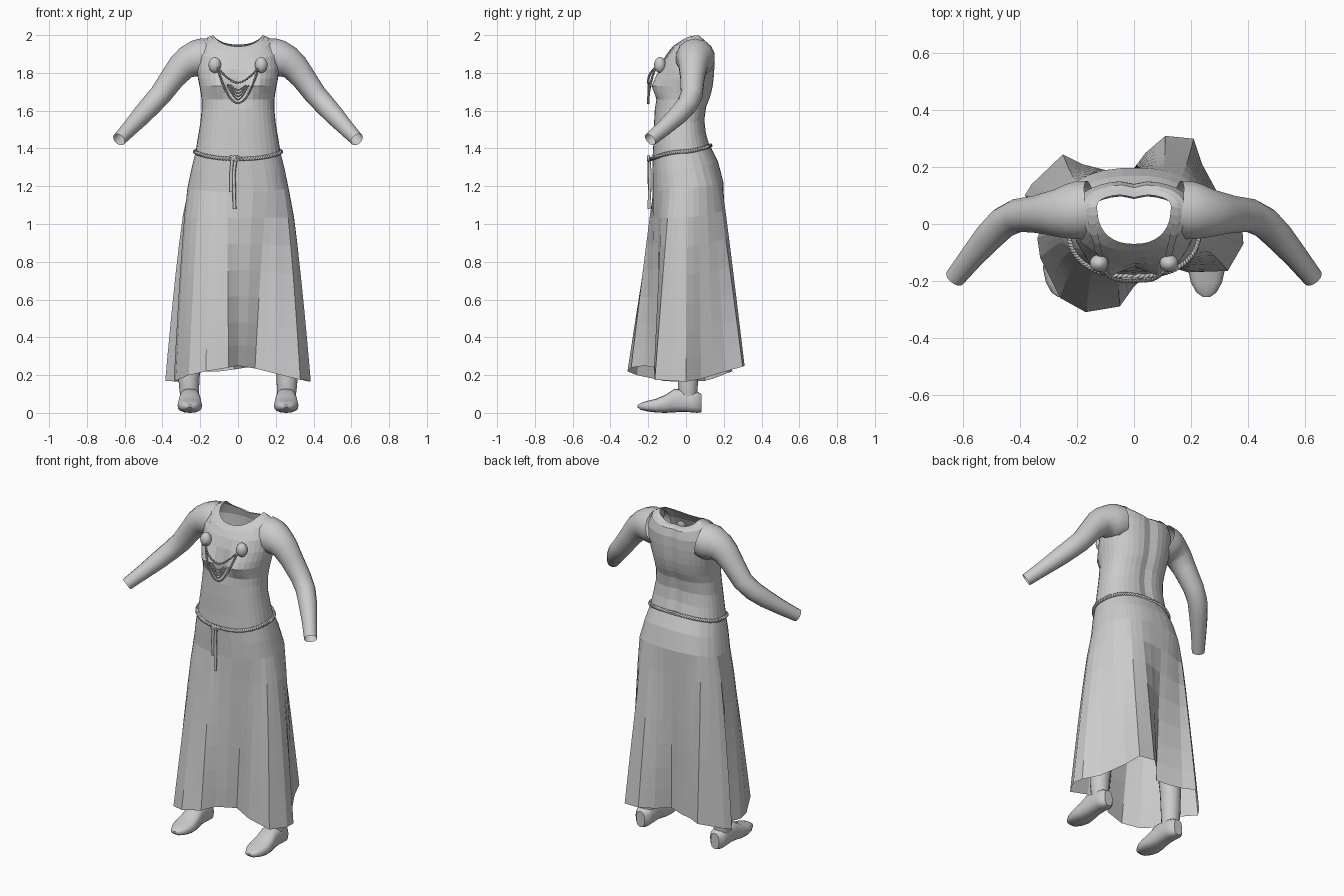
import bpy, bmesh, math
from mathutils import Vector

if "Cube" in bpy.data.objects:
    bpy.data.objects.remove(bpy.data.objects["Cube"])

TAU = math.tau


def spow(v, e):
    return math.copysign(abs(v) ** e, v)


def loft(name, rings, caps=False, smooth=False, mirror=False, closed=True):
    """Skin a list of equal-length point rings."""
    bm = bmesh.new()
    rows = [[bm.verts.new(p) for p in r] for r in rings]
    n = len(rows[0])
    for a, b in zip(rows, rows[1:]):
        for i in range(n if closed else n - 1):
            j = (i + 1) % n
            bm.faces.new((a[i], a[j], b[j], b[i]))
    if caps:
        bm.faces.new(rows[0])
        bm.faces.new(rows[-1])
    bmesh.ops.recalc_face_normals(bm, faces=bm.faces)
    return finish(name, bm, smooth, mirror)


def finish(name, bm, smooth=False, mirror=False):
    me = bpy.data.meshes.new(name)
    bm.to_mesh(me)
    bm.free()
    ob = bpy.data.objects.new(name, me)
    bpy.context.collection.objects.link(ob)
    if smooth:
        bpy.ops.object.select_all(action='DESELECT')
        ob.select_set(True)
        bpy.context.view_layer.objects.active = ob
        bpy.ops.object.shade_smooth_by_angle(angle=math.radians(40))
    if mirror:
        ob.modifiers.new("mirror", 'MIRROR').use_mirror_merge = False
    return ob


def body_point(ring, a):
    """Point on a body section: half width, y front/middle/back, z front/side/back."""
    hw, yf, ym, yb, zf, zs, zb = ring
    c, s = math.cos(a), math.sin(a)
    z = zs + ((zb if s > 0 else zf) - zs) * abs(s) ** 1.5
    return Vector((hw * spow(c, .85), ym + ((yb if s > 0 else yf) - ym) * abs(s) ** .85, z))


def tube(name, path, radii, sides=14, **kw):
    """Tube through points with a radius at each."""
    pts = [Vector(p) for p in path]
    rings = []
    for i, p in enumerate(pts):
        t = (pts[min(i + 1, len(pts) - 1)] - pts[max(i - 1, 0)]).normalized()
        ref = Vector((0, 1, 0)) if abs(t.y) < .8 else Vector((1, 0, 0))
        u = t.cross(ref).normalized()
        v = t.cross(u)
        rings.append([p + (u * math.cos(TAU * k / sides) + v * math.sin(TAU * k / sides)) * radii[i]
                      for k in range(sides)])
    return loft(name, rings, **kw)


def cord(name, pts, r, cyclic=False):
    cu = bpy.data.curves.new(name, 'CURVE')
    cu.dimensions, cu.bevel_depth, cu.bevel_resolution, cu.use_fill_caps = '3D', r, 1, True
    sp = cu.splines.new('POLY')
    sp.points.add(len(pts) - 1)
    for q, p in zip(sp.points, pts):
        q.co = (*p, 1)
    sp.use_cyclic_u = cyclic
    ob = bpy.data.objects.new(name, cu)
    bpy.context.collection.objects.link(ob)


# Bodice with bust
waist = (.225, -.178, -.02, .125, 1.34, 1.38, 1.42)
torso_rings = [
    waist, (.214, -.173, -.025, .108, 1.42, 1.45, 1.48), (.2, -.17, -.03, .1, 1.52, 1.53, 1.55),
    (.192, -.165, -.025, .11, 1.61, 1.61, 1.62), (.193, -.155, -.02, .13, 1.66, 1.66, 1.67),
    (.197, -.148, -.015, .138, 1.69, 1.69, 1.7), (.204, -.144, -.01, .146, 1.73, 1.73, 1.74),
    (.212, -.14, -.005, .15, 1.77, 1.77, 1.78), (.218, -.137, .01, .153, 1.82, 1.82, 1.83),
    (.215, -.118, .03, .152, 1.875, 1.905, 1.89), (.18, -.095, .05, .14, 1.91, 1.975, 1.935),
    (.155, -.082, .057, .125, 1.925, 1.99, 1.947), (.13, -.07, .062, .105, 1.94, 2.0, 1.95)]
rings = []
for r in torso_rings:
    row = []
    for k in range(36):
        p = body_point(r, TAU * k / 36)
        if p.y < 0 and math.sin(TAU * k / 36) < 0:
            dz = (p.z - 1.725) / (.075 if p.z > 1.725 else .047)
            p.y -= .05 * math.exp(-((abs(p.x) - .105) / .07) ** 2 - dz ** 2)
        elif p.y > 0:  # spine groove
            p.y -= .012 * math.exp(-(p.x / .03) ** 2)
        row.append(p)
    rings.append(row)
bodice = loft("bodice", rings)

# Sleeves
tube("sleeve",
     [(.15, .055, 1.885), (.19, .048, 1.877), (.225, .043, 1.872), (.265, .038, 1.857), (.3, .037, 1.83),
      (.345, .034, 1.775), (.41, .03, 1.685), (.46, .005, 1.63), (.51, -.045, 1.575), (.57, -.115, 1.51),
      (.63, -.19, 1.447)],
     [.1, .105, .099, .086, .076, .066, .059, .056, .052, .043, .036], smooth=True, mirror=True)

# Pleated skirt: hip sections blended into a folded hem outline
hem = [(.385, -.07, .17), (.38, 0, .165), (.31, .08, .18), (.24, .21, .22), (.21, .30, .245),
       (.11, .31, .25), (.04, .25, .24), (-.02, .17, .23), (-.1, .19, .22), (-.18, .21, .22),
       (-.25, .245, .22), (-.36, .14, .18), (-.385, .1, .17), (-.31, .03, .165), (-.34, -.05, .165),
       (-.33, -.12, .17), (-.26, -.26, .2), (-.17, -.31, .22), (-.05, -.29, .24), (0, -.22, .25),
       (.09, -.14, .235), (.19, -.17, .21), (.33, -.165, .175)]
hem = [Vector(p) for p in hem]
outline = []
for p, q in zip(hem, hem[1:] + hem[:1]):
    outline += [p, (p + q) / 2]
angles = [math.atan2(p.y, p.x) for p in outline]
hips = [waist, (.247, -.177, -.01, .17, 1.27, 1.29, 1.33), (.268, -.176, .01, .198, 1.17, 1.19, 1.22)]
rings = [[body_point(h, a) for a in angles] for h in hips]
top = rings[-1]
for t in (.15, .3, .45, .6, .75, .88, 1):
    rings.append([(a.x + (b.x - a.x) * t ** .72, a.y + (b.y - a.y) * t ** .95, a.z + (b.z - a.z) * t)
                  for a, b in zip(top, outline)])
loft("skirt", rings)

# Twisted rope belt, knot and hanging ends
for ph in (0, math.pi):
    pts = []
    for k in range(400):
        a = TAU * k / 400
        p = body_point((.228, -.183, -.02, .129, 1.345, 1.383, 1.415), a)
        w = a * 50 + ph
        n = Vector((math.cos(a), math.sin(a), 0))
        pts.append(p + n * .005 * math.cos(w) + Vector((0, 0, .005 * math.sin(w))))
    cord("belt_strand", pts, .0065, True)
cord("belt_end_short", [(-.03, -.196, 1.35), (-.036, -.196, 1.28), (-.036, -.192, 1.17)], .009)
cord("belt_end_long", [(-.012, -.196, 1.35), (-.022, -.19, 1.27), (-.02, -.192, 1.18), (-.018, -.197, 1.08)], .009)
cord("belt_knot", [(-.035 + .04 * k / 12 + .018 * math.cos(k * 1.9), -.198, 1.347 + .012 * math.sin(k * 1.9))
                   for k in range(12)], .008)

# Shoulder straps laid on the bodice
rows = []
for x, y, z in [(.124, -.125, 1.87), (.128, -.105, 1.9), (.133, -.075, 1.935), (.14, -.04, 1.96),
                (.148, 0, 1.98), (.152, .03, 1.99)]:
    rows.append([(x - .013, y, z + .004), (x, y, z), (x + .013, y, z - .004)])
strap = loft("shoulder_strap", rows, closed=False, mirror=True)
sw = strap.modifiers.new("wrap", 'SHRINKWRAP')
sw.target, sw.offset, sw.wrap_mode = bodice, .005, 'ABOVE_SURFACE'

# Oval brooches
bm = bmesh.new()
bmesh.ops.create_uvsphere(bm, u_segments=20, v_segments=12, radius=1)
bmesh.ops.scale(bm, vec=(.033, .031, .042), verts=bm.verts)
bmesh.ops.translate(bm, vec=(.123, -.138, 1.842), verts=bm.verts)
finish("brooch", bm, smooth=True, mirror=True)

# Bead strands between the brooches, with a small netted pendant
bm = bmesh.new()
for low, half, high, r, e in ((1.748, .105, 1.825, .0075, 1.7), (1.64, .105, 1.815, .0075, 2),
                              (1.658, .055, 1.735, .0055, 1.6), (1.675, .05, 1.735, .0055, 1.6),
                              (1.692, .045, 1.735, .0055, 1.6), (1.709, .04, 1.735, .0055, 1.6)):
    last = None
    for k in range(801):
        u = k / 400 - 1
        x = u * half
        p = Vector((x, -.2 + .035 * (x / .105) ** 4, low + (high - low) * abs(u) ** e))
        if last is None or (p - last).length > r * 1.7:
            last = p
            geo = bmesh.ops.create_icosphere(bm, subdivisions=1, radius=r)
            bmesh.ops.translate(bm, vec=p, verts=geo['verts'])
finish("bead_necklace", bm)

# Lower legs
tube("lower_leg", [(.255, .012, .06), (.258, .01, .12), (.26, .01, .18), (.252, .018, .3), (.235, .02, .45)],
     [.046, .052, .056, .06, .064], smooth=True, mirror=True)

# Shoes: sections along the foot (y, half width, bottom, top)
sections = [(-.256, .014, .03, .042), (-.24, .036, .016, .052), (-.205, .055, .008, .064), (-.16, .065, .002, .074),
            (-.11, .062, 0, .095), (-.06, .055, .003, .128), (-.02, .052, .005, .125),
            (.03, .052, .003, .118), (.06, .048, 0, .112), (.082, .028, .004, .1)]
rings = [[(.255 + hw * spow(math.cos(TAU * k / 16), .75), y,
           (b + t) / 2 + (t - b) / 2 * spow(math.sin(TAU * k / 16), .75)) for k in range(16)]
         for y, hw, b, t in sections]
loft("shoe", rings, caps=True, smooth=True, mirror=True)
